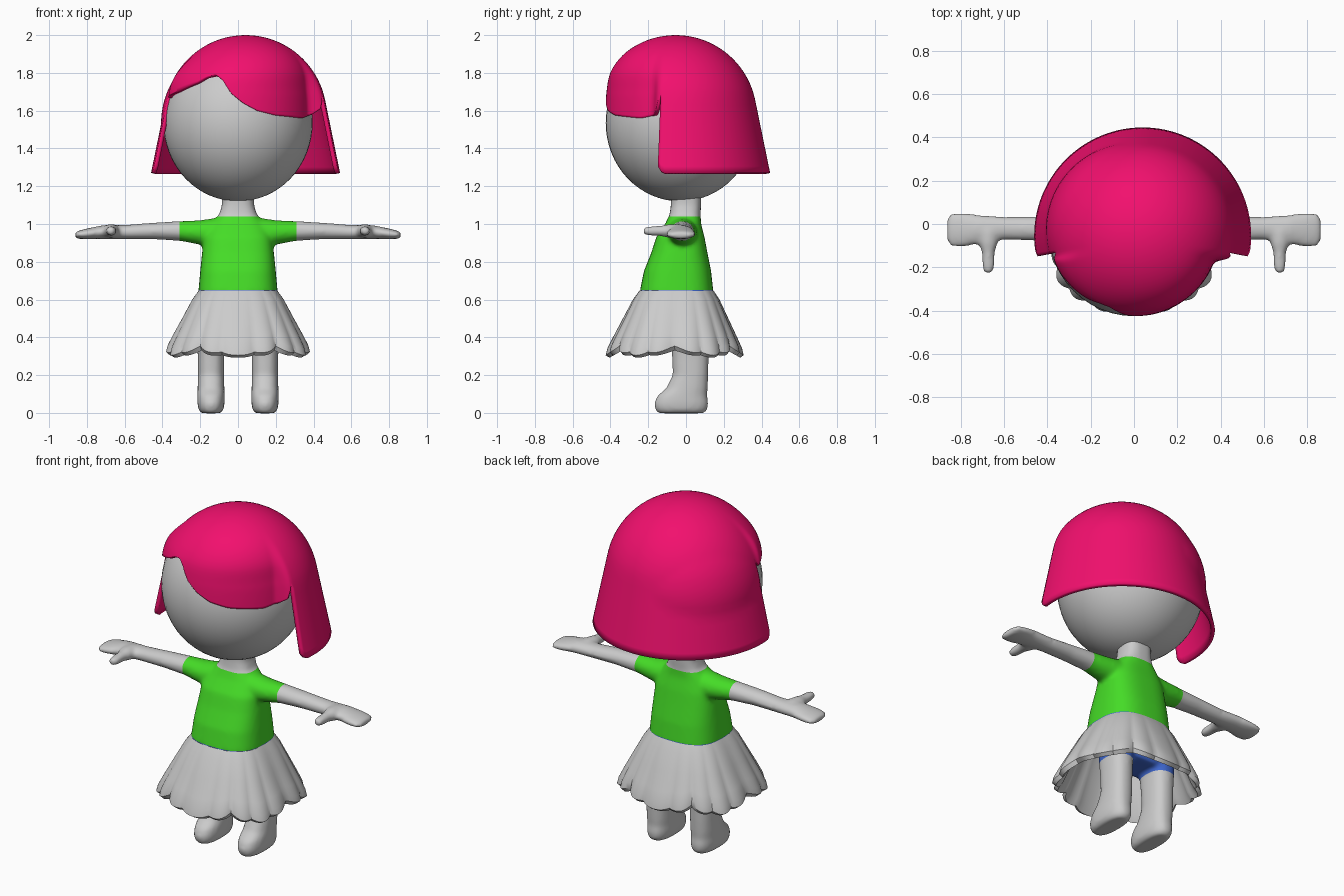
import bpy, bmesh, math
from mathutils import Vector

if "Cube" in bpy.data.objects:
    bpy.data.objects.remove(bpy.data.objects["Cube"])


def lerp(a, b, t):
    return a + (b - a) * t


def table(points, x):
    """Linear interpolation through (x, value) pairs."""
    for (x0, v0), (x1, v1) in zip(points, points[1:]):
        if x <= x1:
            return lerp(v0, v1, max(0, (x - x0) / (x1 - x0)))
    return points[-1][1]


def material(name, rgb):
    m = bpy.data.materials.new(name)
    m.diffuse_color = (*rgb, 1)
    m.use_nodes = True
    m.node_tree.nodes["Principled BSDF"].inputs["Base Color"].default_value = m.diffuse_color
    return m


def add_object(name, bm, mat=None, angle=50):
    me = bpy.data.meshes.new(name)
    bm.to_mesh(me)
    bm.free()
    me.shade_smooth()
    me.set_sharp_from_angle(angle=math.radians(angle))
    ob = bpy.data.objects.new(name, me)
    bpy.context.collection.objects.link(ob)
    if mat:
        me.materials.append(mat)
    return ob


def grid(bm, rows, closed):
    """Quads between rows of points."""
    vs = [[bm.verts.new(p) for p in row] for row in rows]
    for a, b in zip(vs, vs[1:]):
        n = len(a)
        for i in range(n if closed else n - 1):
            j = (i + 1) % n
            bm.faces.new((a[i], a[j], b[j], b[i]))
    return vs


def squircle(a, power):
    c, s = math.cos(a), math.sin(a)
    return (math.copysign(abs(c) ** (2 / power), c),
            math.copysign(abs(s) ** (2 / power), s))


def tube(bm, rings, u, v, power=2.0, n=32):
    """Capped loft; each ring is (centre, radius along u, radius along v)."""
    u, v, rows = Vector(u), Vector(v), []
    for c, ru, rv in rings:
        uv = [squircle(math.tau * i / n, power) for i in range(n)]
        rows.append([Vector(c) + u * ru * p + v * rv * q for p, q in uv])
    vs = grid(bm, rows, True)
    bm.faces.new(vs[0])
    bm.faces.new(vs[-1])


pink = material("hair_pink", (0.89, 0.005, 0.155))
green = material("shirt_green", (0.06, 0.72, 0.02))
blue = material("underwear_blue", (0.05, 0.14, 0.64))
X, Y, Z = (1, 0, 0), (0, 1, 0), (0, 0, 1)

# Body volume: torso and neck (z, y, rx, ry)
bm = bmesh.new()
torso = [(.40, .02, .17, .09), (.50, -.02, .20, .15), (.64, -.05, .21, .195),
         (.75, -.045, .2, .178), (.85, -.035, .19, .148), (.93, -.03, .18, .128),
         (1.0, -.015, .145, .095), (1.05, -.005, .10, .082),
         (1.1, 0, .085, .08), (1.2, 0, .085, .08)]
tube(bm, [((0, y, z), rx, ry) for z, y, rx, ry in torso], X, Y, 2.8, 48)

# Arms (x, y, z, ry, rz), thumbs and legs (z, y, rx, ry) on both sides
arm = [(.10, -.02, .95, .085, .085), (.2, -.02, .955, .075, .065),
       (.31, -.02, .963, .061, .052), (.45, -.022, .963, .056, .044),
       (.6, -.02, .957, .053, .038), (.72, -.025, .957, .068, .036),
       (.80, -.027, .948, .082, .028), (.845, -.027, .943, .077, .022),
       (.864, -.027, .94, .055, .014)]
thumb = [(-.03, .042), (-.09, .042), (-.13, .031), (-.19, .029), (-.22, .022), (-.23, .01)]
leg = [(-.002, -.025, .05, .12), (.015, -.025, .066, .138), (.05, -.025, .072, .144),
       (.09, -.02, .072, .132), (.13, .005, .071, .110), (.2, .024, .069, .094),
       (.3, .023, .070, .097), (.45, .02, .078, .105), (.55, .01, .08, .11)]
for s in (1, -1):
    tube(bm, [((s * x, y, z), ry, rz) for x, y, z, ry, rz in arm], Y, Z)
    tube(bm, [((s * .672, y, .963), r, r * .9) for y, r in thumb], X, Z)
    tube(bm, [((s * .143, y, z), rx, ry) for z, y, rx, ry in leg], X, Y, 2.4)
bmesh.ops.recalc_face_normals(bm, faces=bm.faces)

# Fuse into one smooth skin, then cut it along the clothing lines
src = add_object("body_source", bm)
rm = src.modifiers.new("fuse", 'REMESH')
rm.mode, rm.voxel_size = 'VOXEL', 0.011
sm = src.modifiers.new("soften", 'SMOOTH')
sm.factor, sm.iterations = 0.5, 10
fused = bpy.data.meshes.new_from_object(
    src.evaluated_get(bpy.context.evaluated_depsgraph_get()))
bpy.data.objects.remove(src)
skin = bmesh.new()
skin.from_mesh(fused)
for co, no in (((.31, 0, 0), X), ((-.31, 0, 0), X), ((0, 0, .65), Z),
               ((0, 0, 1.04), Z), ((0, 0, .38), Z)):
    bmesh.ops.bisect_plane(skin, geom=skin.verts[:] + skin.edges[:] + skin.faces[:],
                           plane_co=co, plane_no=no, dist=1e-5)


def region(f):
    c = f.calc_center_median()
    if abs(c.x) > .31 or c.z > 1.04 or c.z < .38:
        return "body"
    return "shirt" if c.z > .65 else "underwear"


for name, mat in (("body", None), ("shirt", green), ("underwear", blue)):
    part = skin.copy()
    bmesh.ops.delete(part, geom=[f for f in part.faces if region(f) != name],
                     context='FACES')
    add_object(name, part, mat, 80)
skin.free()

# Head
HEAD, HR, HZ = Vector((0, -.03, 1.535)), .395, .415
bm = bmesh.new()
bmesh.ops.create_uvsphere(bm, u_segments=48, v_segments=32, radius=1)
bmesh.ops.scale(bm, vec=(HR, HR, HZ), verts=bm.verts)
bmesh.ops.translate(bm, vec=HEAD, verts=bm.verts)
add_object("head", bm)


# Hair: flared bob at the back and sides, swept fringe at the front
def hair_radius(z):
    if z > 1.66:
        return math.sqrt(max(0, .43 ** 2 - (z - 1.57) ** 2))
    return .4205 + (1.66 - z) * .205


def clear_head(p, gap):
    """Push a hair point out to at least a small gap from the head."""
    d = Vector((p.x - HEAD.x, p.y - HEAD.y, 0))
    need = HR * math.sqrt(max(0, 1 - ((p.z - HEAD.z) / HZ) ** 2)) + gap
    if need > gap and 1e-4 < d.length < need:
        p = p + d.normalized() * (need - d.length)
    return p


def bob_point(a, z):
    r = hair_radius(z)
    return clear_head(Vector((.04 + r * math.cos(a), -.055 + r * math.sin(a), z)), .012)


def fringe_point(a, z):
    k = min(1, max(0, (1.95 - z) / .25))
    k = k * k * (3 - 2 * k)
    r, lim, soft = hair_radius(z), .398, .05
    h = max(0, soft - abs(r - lim)) / soft
    r = min(r, lim) - h * h * soft / 4
    p = Vector((lerp(.04, 0, k) + r * math.cos(a), lerp(-.055, -.03, k) + r * math.sin(a), z))
    d = math.degrees(a)
    w = max(0, min(1, min(-11 - d, d + 169) / 12))
    return clear_head(bob_point(a, z).lerp(p, w * w * (3 - 2 * w)), .004)


def bob_edge(d):
    near = min(d + 11, 191 - d)
    return 1.27 + .035 * max(0, 1 - near / 4) ** 2


fringe_edge = [(-169, 1.70), (-165, 1.67), (-158, 1.68), (-146, 1.70), (-125, 1.75),
               (-118, 1.78), (-110, 1.79), (-103, 1.76), (-95, 1.69), (-86, 1.64),
               (-75, 1.60), (-60, 1.575), (-32, 1.56), (-20, 1.575), (-15, 1.61), (-11, 1.70)]


def column(d, edge, point):
    """Points from crown to edge; the upper rows line up around the head."""
    mid = max(edge, 1.7)
    zs = [1.57 + .43 * math.cos(math.acos(.23 / .43) * j / 14) for j in range(15)]
    zs += [lerp(1.8, mid, j / 5) for j in range(1, 6)]
    zs += [lerp(mid, edge, j / 12) for j in range(1, 13)]
    return [point(math.radians(d), z) for z in zs]


bm = bmesh.new()
fringe = [-169 + 2 * i for i in range(80)]
bob = [-11 + 2 * i for i in range(102)]
grid(bm, [column(d, table(fringe_edge, d), fringe_point) for d in fringe], False)
grid(bm, [column(d, bob_edge(d), bob_point) for d in bob], False)
bmesh.ops.remove_doubles(bm, verts=bm.verts, dist=1e-4)
bmesh.ops.recalc_face_normals(bm, faces=bm.faces)
if sum(f.normal.z * f.calc_area() for f in bm.faces) < 0:
    bmesh.ops.reverse_faces(bm, faces=bm.faces)
hair = add_object("hair", bm, pink)
so = hair.modifiers.new("thickness", 'SOLIDIFY')
so.thickness, so.offset = .022, -1

# Skirt: broad folds with small pleats, deepening to a tucked-in hem (spread, z)
profile = [(0, .648), (.2, .6), (.5, .5), (.8, .4), (.97, .34), (1.02, .305),
           (.9, .292), (.75, .33), (.4, .47), (.1, .6)]
rows, n = [], 144
for s, z in profile:
    row = []
    for i in range(n):
        a = math.tau * i / n - math.pi / 2
        broad = 1 - abs(math.cos(3 * (a + math.pi / 2)))
        fine = 1 - abs(math.cos(9 * (a + math.pi / 2)))
        k = 1 - s * (.05 * broad + .05 * fine)
        cx, sy = squircle(a, lerp(2.7, 2.4, s))
        row.append(Vector((lerp(.208, .392, s) * k * cx,
                           lerp(-.05, -.06, s) + lerp(.196, .362, s) * k * sy,
                           z + (.035 * broad + .012 * fine) * s * s)))
    rows.append(row)
bm = bmesh.new()
grid(bm, rows, True)
bmesh.ops.recalc_face_normals(bm, faces=bm.faces)
add_object("skirt", bm, None, 35)
